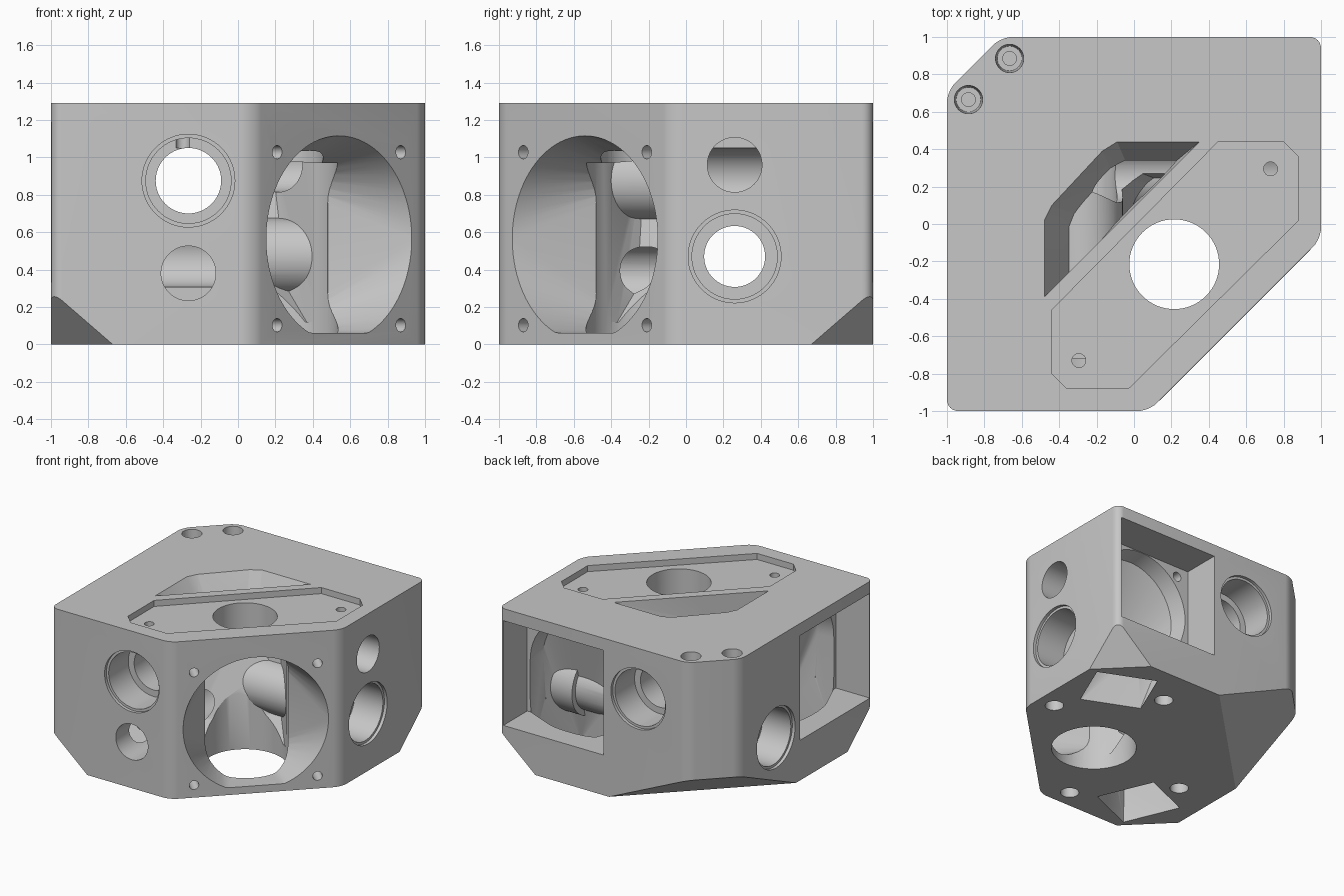
import bpy, bmesh, math
from mathutils import Vector as V

if "Cube" in bpy.data.objects:
    bpy.data.objects.remove(bpy.data.objects["Cube"])

H = 1.29
DIAG = V((-1, 1, 0)).normalized()      # into the block from the slanted face
SIDE = V((1, 1, 0)).normalized()       # along the slanted face
UP = V((0, 0, 1))

grey = bpy.data.materials.new("light grey plastic")
grey.use_nodes = True
grey.diffuse_color = (0.57, 0.57, 0.57, 1)
grey.node_tree.nodes["Principled BSDF"].inputs["Base Color"].default_value = grey.diffuse_color


def hull(bm, points):
    for p in points:
        bm.verts.new(p)
    res = bmesh.ops.convex_hull(bm, input=bm.verts[:])
    junk = {g for g in res["geom_interior"] + res["geom_unused"] if isinstance(g, bmesh.types.BMVert)}
    bmesh.ops.delete(bm, geom=list(junk), context="VERTS")
    bmesh.ops.dissolve_limit(bm, angle_limit=0.005, verts=bm.verts[:], edges=bm.edges[:])
    bmesh.ops.recalc_face_normals(bm, faces=bm.faces[:])


def make(name, bm):
    me = bpy.data.meshes.new(name)
    bm.to_mesh(me)
    bm.free()
    ob = bpy.data.objects.new(name, me)
    bpy.context.collection.objects.link(ob)
    me.materials.append(grey)
    return ob


def flip(p):
    # mirror across the diagonal plane of the block
    return V((-p[1], -p[0], p[2]))


def ring(centre, axis, r, n=64):
    axis = V(axis).normalized()
    a = axis.orthogonal().normalized()
    b = axis.cross(a)
    return [V(centre) + r * (math.cos(t) * a + math.sin(t) * b)
            for t in (2 * math.pi * i / n for i in range(n))]


def rod(p, q, r, n=64, r2=None):
    p, q = V(p), V(q)
    return ring(p, q - p, r, n) + ring(q, q - p, r2 or r, n)


def prism(poly, z0, z1):
    return [V((x, y, z)) for x, y in poly for z in (z0, z1)]


# Block with slanted corners, rounded uprights and chamfered underside
bm = bmesh.new()
hull(bm, prism([(-1, -1), (0.08, -1), (1, -0.08), (1, 1), (-0.71, 1), (-1, 0.71)], 0, H))
uprights = [e for e in bm.edges if abs(e.verts[0].co.z - e.verts[1].co.z) > 1]
bmesh.ops.bevel(bm, geom=uprights, offset=0.06, segments=6, profile=0.5, affect="EDGES")
corner = V((3.03, 3.03, -3.5))
for co, no in (((1, 0.67, 0), corner), ((-0.67, -1, 0), flip(corner)), ((0, 1, 0), V((-1, 1, -2.2)))):
    bmesh.ops.bisect_plane(bm, geom=bm.verts[:] + bm.edges[:] + bm.faces[:],
                           plane_co=co, plane_no=no, clear_outer=True)
pts = [v.co.copy() for v in bm.verts]
bm.clear()
hull(bm, pts)
block = make("carriage_block", bm)


def cut(points, operation="DIFFERENCE"):
    bm = bmesh.new()
    hull(bm, points)
    tool = make("cutter", bm)
    tool.hide_render = True
    mod = block.modifiers.new("cut", "BOOLEAN")
    mod.operation = operation
    mod.solver = "EXACT"
    mod.object = tool
    bpy.context.view_layer.objects.active = block
    bpy.ops.object.modifier_apply(modifier=mod.name)
    me = tool.data
    bpy.data.objects.remove(tool)
    bpy.data.meshes.remove(me)


def cut_both(points):
    cut(points)
    cut([flip(p) for p in points])


# Large fan opening narrowing toward a round-cornered throat
fan = V((0.54, -0.54, 0.565))
well = V((0.215, -0.215, 0))
throat = []
for s in (-1, 1):
    for z, v in ((0.28, -1), (0.75, 1)):
        for i in range(9):
            t = math.radians(90 * i / 8)
            throat.append(well - DIAG * 0.06 + SIDE * s * (0.115 + 0.2 * math.cos(t))
                          + UP * (z + 0.22 * v * math.sin(t)))
mouth = ring(fan, DIAG, 0.55, 96)
for p in mouth:
    p.z = max(p.z, 0.06)
cut(mouth + [p - DIAG * 0.1 for p in mouth] + throat)

# Central well, narrower through the top plate
cut(rod(well - UP * 0.1, well + UP * 0.97, 0.32))
cut(rod(well + UP * 0.9, well + UP * 1.4, 0.24))

# Tapered vent on the top, with a sloping channel down to the well
vent_top = [(-0.48, -0.39), (-0.48, 0.02), (-0.44, 0.1), (-0.17, 0.39), (-0.09, 0.44), (0.35, 0.44)]
vent_low = [(-0.31, -0.22), (-0.31, -0.02), (-0.28, 0.04), (-0.1, 0.25), (-0.03, 0.3), (0.18, 0.3)]
low = [V((x, y, 1.0)) for x, y in vent_low]
cut([V((x, y, H + 0.001)) for x, y in vent_top] + low)
cut(low + [well + SIDE * s + DIAG * d + UP * z for s in (-0.315, 0.315)
           for d, z in ((0, 0.12), (0.1, 0.12), (0.25, 0.3), (0, 0.97))])

# Small fan pockets, their ducts and the tilted outlets underneath
cut_both([V((x, y, z)) for x in (0.05, 0.96) for y in (0.69, 1.1) for z in (0.33, 1.19)])
ang = math.radians(-23)
u = V((math.cos(ang), math.sin(ang), 0))
w = V((-u.y, u.x, 0))
outlet = [V((0.63, 0.57, -0.01)) + u * a + w * b for a in (-0.235, 0.235) for b in (-0.215, 0.215)]
inlet = rod((0.505, 0.7, 0.76), (0.505, 0.56, 0.76), 0.43, r2=0.4)
cut_both(inlet + outlet)
for x, z in ((0.155, 1.11), (0.855, 0.41)):
    cut_both(rod((x, 0.8, z), (x, 0.55, z), 0.038, 24))

# Solid tubes carrying the rods, then stepped bearing bores through them
for axis, centre, r in ((V((0, 1, 0)), V((-0.265, 0, 0.875)), 0.175),
                        (V((1, 0, 0)), V((0, 0.26, 0.47)), 0.163)):
    cut(rod(centre - axis * 0.9, centre + axis * 0.9, 0.205), "UNION")
    for s in (-1, 1):
        cut(rod(centre + axis * s * 0.68, centre + axis * s * 0.94, 0.25), "UNION")
    cut(rod(centre - axis * 1.1, centre + axis * 1.1, r))
    for s in (-1, 1):
        cut(rod(centre + axis * s * 0.72, centre + axis * s * 1.1, 0.228))
        cut(rod(centre + axis * s * 0.975, centre + axis * s * 1.1, 0.248))

# Blind access holes on the front and the side
cut(rod((-0.265, -1.1, 0.38), (-0.265, 0.26, 0.38), 0.146))
cut(rod((1.1, 0.26, 0.96), (-0.265, 0.26, 0.96), 0.146))

# Shallow plate recess with two screw holes
cut(prism([(-0.44, -0.46), (0.45, 0.44), (0.8, 0.44), (0.88, 0.36), (0.88, 0.02),
           (-0.03, -0.88), (-0.36, -0.88), (-0.44, -0.8)], H - 0.05, H + 0.1))
cut_both(rod((0.73, 0.295, 1.05), (0.73, 0.295, 1.4), 0.037, 24))

# Screw holes around the large fan
for s in (-0.467, 0.467):
    for z in (-0.4625, 0.4625):
        p = fan + SIDE * s + UP * z
        cut(rod(p - DIAG * 0.1, p + DIAG * 0.22, 0.036, 24))

# Tapered screw holes with pilots on the top back corner
cut_both(rod((-0.665, 0.885, H - 0.25), (-0.665, 0.885, H + 0.01), 0.066, 32, 0.076))
cut_both(rod((-0.665, 0.885, 0.8), (-0.665, 0.885, 1.2), 0.037, 24))

# Four insert holes in the underside
for x, y in ((0.85, 0.08), (0.27, 0.67)):
    cut_both(rod((x, y, -0.1), (x, y, 0.18), 0.07, 32))

# Smooth curved walls, keep edges sharp
bpy.ops.object.select_all(action="DESELECT")
block.select_set(True)
bpy.context.view_layer.objects.active = block
bpy.ops.object.shade_smooth_by_angle(angle=math.radians(25))
